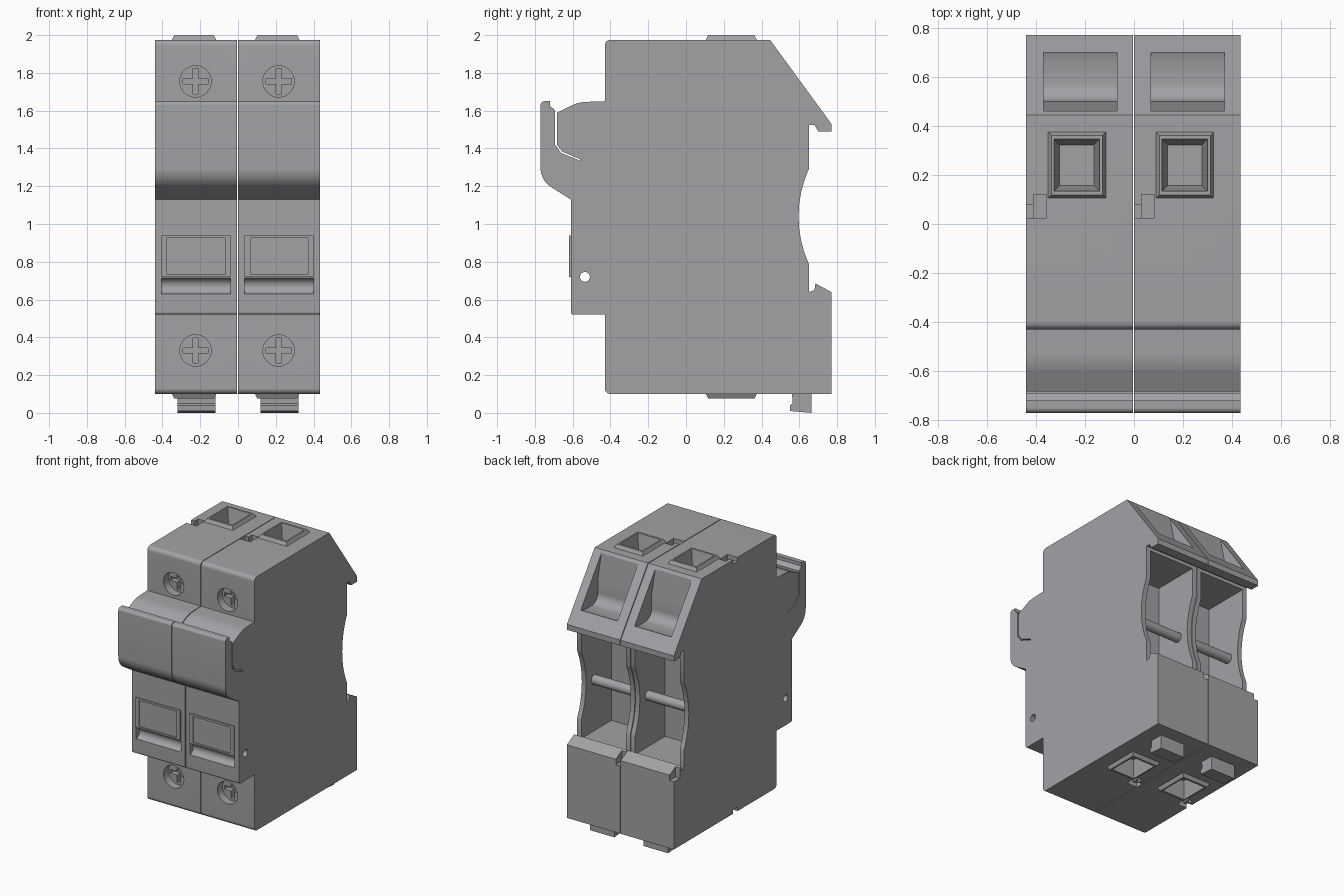
import bpy, math
from mathutils import Vector

cube = bpy.data.objects.get("Cube")
if cube:
    bpy.data.objects.remove(cube, do_unlink=True)

grey = bpy.data.materials.new("housing grey")
grey.use_nodes = True
colour = (0.36, 0.365, 0.38, 1)
grey.diffuse_color = colour
grey.node_tree.nodes["Principled BSDF"].inputs["Base Color"].default_value = colour

WIDTH, PITCH = 0.435, 0.44
parts = []


def mesh_object(name, verts, faces):
    mesh = bpy.data.meshes.new(name)
    mesh.from_pydata(verts, [], faces)
    mesh.materials.append(grey)
    obj = bpy.data.objects.new(name, mesh)
    bpy.context.collection.objects.link(obj)
    return obj


def loft(name, a, b):
    """Closed solid between two matching rings."""
    n = len(a)
    sides = [(i, (i + 1) % n, (i + 1) % n + n, i + n) for i in range(n)]
    obj = mesh_object(name, a + b, [tuple(reversed(range(n))), tuple(range(n, 2 * n))] + sides)
    bpy.context.view_layer.objects.active = obj
    bpy.ops.object.select_all(action='DESELECT')
    obj.select_set(True)
    bpy.ops.object.mode_set(mode='EDIT')
    bpy.ops.mesh.select_all(action='SELECT')
    bpy.ops.mesh.normals_make_consistent(inside=False)
    bpy.ops.object.mode_set(mode='OBJECT')
    return obj


def prism(name, pts, x0, x1):
    return loft(name, [(x0, y, z) for y, z in pts], [(x1, y, z) for y, z in pts])


def box(name, x0, x1, y0, y1, z0, z1, taper=0.0):
    """Box whose z1 end is drawn in by the taper."""
    t = taper
    return loft(name, [(x0, y0, z0), (x1, y0, z0), (x1, y1, z0), (x0, y1, z0)],
                [(x0 + t, y0 + t, z1), (x1 - t, y0 + t, z1), (x1 - t, y1 - t, z1), (x0 + t, y1 - t, z1)])


def circle(u, v, r, n=32):
    return [(u + r * math.cos(2 * math.pi * i / n), v + r * math.sin(2 * math.pi * i / n)) for i in range(n)]


def rounded(pts, steps=8):
    """Outline with an optional radius as the third value of each point."""
    out = []
    for i, p in enumerate(pts):
        c = Vector(p[:2])
        if len(p) < 3:
            out.append(tuple(c))
            continue
        u = (Vector(pts[i - 1][:2]) - c).normalized()
        v = (Vector(pts[(i + 1) % len(pts)][:2]) - c).normalized()
        half, r = u.angle(v) / 2, p[2]
        centre = c + (u + v).normalized() * r / math.sin(half)
        a = c + u * r / math.tan(half) - centre
        b = c + v * r / math.tan(half) - centre
        out += [tuple(centre + a.lerp(b, k / steps).normalized() * r) for k in range(steps + 1)]
    return out


def cut(obj, cutter, keep=False):
    mod = obj.modifiers.new("cut", 'BOOLEAN')
    mod.operation, mod.solver, mod.object = 'DIFFERENCE', 'EXACT', cutter
    bpy.context.view_layer.objects.active = obj
    bpy.ops.object.modifier_apply(modifier=mod.name)
    if not keep:
        bpy.data.objects.remove(cutter, do_unlink=True)


# Housing side outline with handle, rail recess and sloped rear top
outline = rounded([
    (-0.43, 0.10, 0.03), (0.77, 0.10), (0.77, 0.64), (0.685, 0.685), (0.68, 0.65), (0.65, 0.64),
    (0.65, 0.79), (0.54, 1.04, 0.6), (0.65, 1.29), (0.65, 1.525), (0.68, 1.525), (0.70, 1.49),
    (0.77, 1.49), (0.77, 1.53), (0.445, 1.975), (-0.43, 1.975, 0.03), (-0.43, 1.65),
    (-0.57, 1.645, 0.2), (-0.69, 1.585), (-0.69, 1.60), (-0.72, 1.625), (-0.72, 1.65),
    (-0.77, 1.65, 0.02), (-0.77, 1.23, 0.12), (-0.61, 1.13), (-0.61, 0.52, 0.015), (-0.43, 0.52)])
body = prism("left_housing", outline, 0, WIDTH)
parts.append(body)

# Rail cavity between the side walls, with a cross rod
cut(body, box("cavity", 0.035, 0.40, 0.30, 0.66, 0.65, 1.50))
parts.append(prism("left_cross_rod", circle(0.50, 1.03, 0.035, 24), 0.03, 0.405))

# Pocket in the sloped rear
cut(body, prism("pocket", rounded([(0.46, 1.954), (0.50, 1.78), (0.50, 1.61, 0.07), (0.65, 1.61),
                                   (0.70, 1.625), (0.90, 1.70), (0.70, 2.10), (0.46, 2.10)]), 0.07, 0.37))

# Notches in the lower rear lip
cut(body, box("lip_notch", -0.01, 0.035, 0.70, 0.80, 0.60, 0.70))

# Pivot hole and the slit behind the handle
cut(body, prism("pivot_hole", circle(-0.535, 0.72, 0.026), -0.1, 0.5))
cut(body, prism("handle_slit", [(-0.693, 1.60), (-0.693, 1.42), (-0.66, 1.375), (-0.56, 1.335),
                                (-0.56, 1.343), (-0.655, 1.383), (-0.684, 1.42), (-0.684, 1.60)], -0.1, 0.5))

# Recessed cross-head screws
for z in (1.755, 0.33):
    ring = circle(0.215, z, 0.083)
    cut(body, loft("screw_hole", [(x, -0.5, h) for x, h in ring], [(x, -0.37, h) for x, h in ring]))
    a, b = 0.067, 0.014
    cross = [(-b, -a), (b, -a), (b, -b), (a, -b), (a, b), (b, b),
             (b, a), (-b, a), (-b, b), (-a, b), (-a, -b), (-b, -b)]
    cut(body, loft("cross_slot", [(0.215 + x, -0.4, z + h) for x, h in cross],
                   [(0.215 + x, -0.33, z + h) for x, h in cross]))

# Label window frame and finger scoop
frame = box("left_window_frame", 0.035, 0.40, -0.62, -0.60, 0.72, 0.94)
cut(frame, box("frame_opening", 0.065, 0.37, -0.65, -0.612, 0.732, 0.925))
parts.append(frame)
cut(body, prism("scoop", circle(-0.615, 0.672, 0.042), 0.035, 0.40))

# Terminal openings and edge notches, top and bottom
for name, base, s in (("top", 1.975, 1), ("bottom", 0.10, -1)):
    rim = box("left_" + name + "_terminal", 0.085, 0.33, 0.10, 0.38, base - 0.01 * s, base + 0.025 * s, 0.018)
    hole = box("terminal_hole", 0.137, 0.277, 0.157, 0.323, base - 0.10 * s, base + 0.035 * s, -0.025)
    cut(rim, hole, keep=True)
    cut(body, hole)
    parts.append(rim)
    cut(body, box("edge_notch", 0.03, 0.083, 0.025, 0.12, base - 0.05 * s, base + 0.1 * s))
    cut(body, box("edge_slot", -0.01, 0.04, 0.025, 0.08, base - 0.03 * s, base + 0.1 * s))

# Rail clip foot
parts.append(prism("left_clip_foot", [(0.56, 0.12), (0.565, 0.05), (0.55, 0.04), (0.552, 0.01),
                                      (0.665, 0.0), (0.665, 0.10), (0.64, 0.12)], 0.12, 0.32))

# Smooth the curves, then repeat the whole pole on the other side
for obj in parts:
    bpy.ops.object.select_all(action='DESELECT')
    obj.select_set(True)
    bpy.context.view_layer.objects.active = obj
    bpy.ops.object.shade_smooth_by_angle(angle=math.radians(25))
    twin = obj.copy()
    twin.name = obj.name.replace("left", "right")
    twin.location.x = -PITCH
    bpy.context.collection.objects.link(twin)
